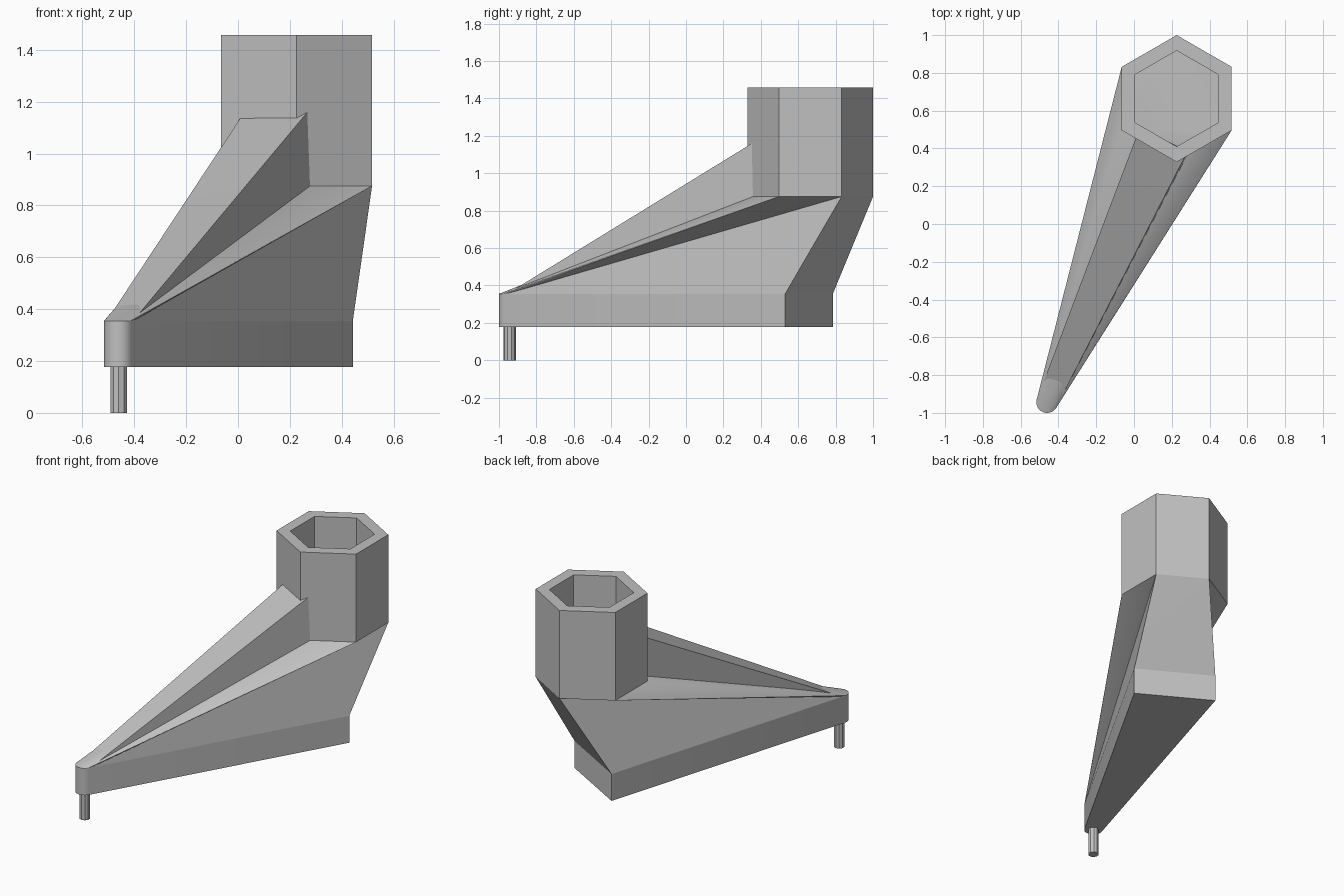
import bpy, bmesh
from math import cos, sin, pi, radians

if "Cube" in bpy.data.objects:
    bpy.data.objects.remove(bpy.data.objects["Cube"], do_unlink=True)

grey = bpy.data.materials.new("plain grey")
grey.use_nodes = True
colour = (0.53, 0.53, 0.53, 1)
grey.diffuse_color = colour
grey.node_tree.nodes["Principled BSDF"].inputs["Base Color"].default_value = colour

BASE_Z, ARM_Z, SOCKET_Z, TOP_Z = 0.177, 0.355, 0.875, 1.457
TIP = (-0.46, -0.943)
HEX = (0.226, 0.664)
HEX_R, HOLE_R = 0.336, 0.254


def ring(centre, radius, sides, z, start=pi / 2):
    """Points of a regular polygon lying flat at height z."""
    return [(centre[0] + radius * cos(start + 2 * pi * i / sides),
             centre[1] + radius * sin(start + 2 * pi * i / sides), z)
            for i in range(sides)]


def finish(name, bm):
    bmesh.ops.recalc_face_normals(bm, faces=bm.faces)
    mesh = bpy.data.meshes.new(name)
    bm.to_mesh(mesh)
    bm.free()
    mesh.materials.append(grey)
    obj = bpy.data.objects.new(name, mesh)
    bpy.context.collection.objects.link(obj)
    bpy.ops.object.select_all(action="DESELECT")
    obj.select_set(True)
    bpy.context.view_layer.objects.active = obj
    bpy.ops.object.shade_smooth_by_angle(angle=radians(25))


def hull(name, points):
    """Solid wrapped tightly around a set of points."""
    bm = bmesh.new()
    for p in points:
        bm.verts.new(p)
    bmesh.ops.convex_hull(bm, input=bm.verts[:])
    loose = [v for v in bm.verts if not v.link_faces]
    bmesh.ops.delete(bm, geom=loose, context="VERTS")
    bmesh.ops.dissolve_limit(bm, angle_limit=radians(0.2),
                             verts=bm.verts[:], edges=bm.edges[:])
    finish(name, bm)


def heel(z):
    return [(0.443, 0.53, z), (-0.005, 0.785, z)]


tip_top = ring(TIP, 0.057, 32, ARM_Z)
hexagon = ring(HEX, HEX_R, 6, SOCKET_Z)

# Base plate: rounded tip and straight heel with upright walls
hull("base_plate", ring(TIP, 0.057, 32, BASE_Z) + tip_top
     + heel(BASE_Z) + heel(ARM_Z))

# Lower web: leans from the plate out to the back edge of the socket
hull("lower_web", tip_top + heel(ARM_Z) + [hexagon[0], hexagon[5]])

# Upper web: from the tip to the whole foot of the socket
hull("upper_web", tip_top + hexagon)

# Rib: flat-topped wedge from the tip up to the front of the socket
hull("rib", [(-0.507, -0.91, ARM_Z), (-0.405, -0.957, ARM_Z),
             (0.032, 0.514, 1.171), (0.277, 0.371, 1.171),
             (0.032, 0.514, 0.85), (0.29, 0.38, 0.85)])

# Pin under the tip
hull("pin", ring(TIP, 0.033, 10, 0) + ring(TIP, 0.033, 10, BASE_Z + 0.02))

# Socket: hexagonal tube
bm = bmesh.new()
loops = [[bm.verts.new(p) for p in ring(HEX, r, 6, z)]
         for r, z in ((HEX_R, SOCKET_Z), (HEX_R, TOP_Z),
                      (HOLE_R, TOP_Z), (HOLE_R, SOCKET_Z))]
for k in range(4):
    a, b = loops[k], loops[(k + 1) % 4]
    for i in range(6):
        j = (i + 1) % 6
        bm.faces.new((a[i], a[j], b[j], b[i]))
finish("socket", bm)
